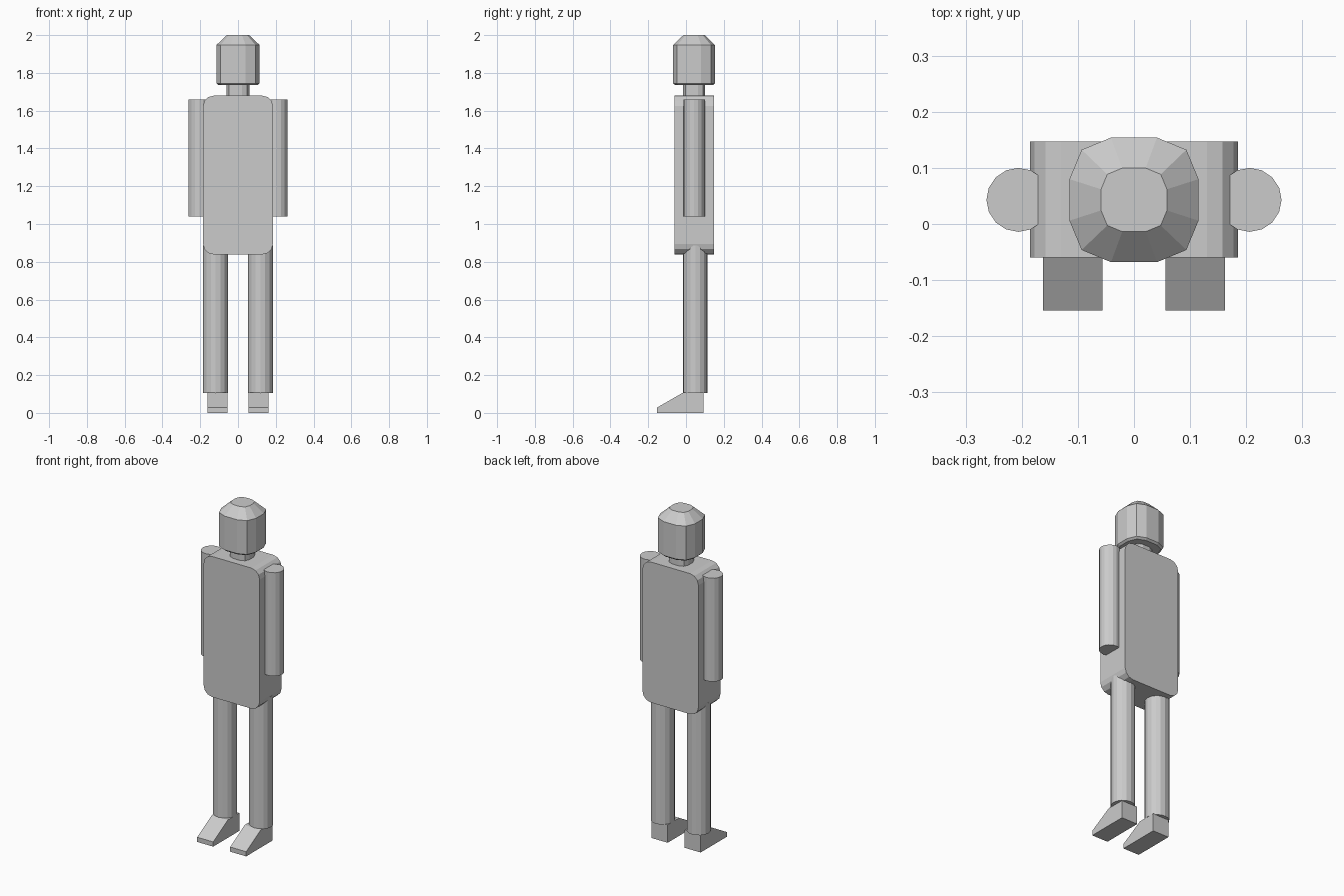
import bpy, math

if "Cube" in bpy.data.objects:
    bpy.data.objects.remove(bpy.data.objects["Cube"])

CY = 0.043  # depth centre of the body


def make(name, verts, faces):
    me = bpy.data.meshes.new(name)
    me.from_pydata(verts, [], faces)
    me.update()
    ob = bpy.data.objects.new(name, me)
    bpy.context.collection.objects.link(ob)
    return ob


def rounded(hw, hh, r, seg):
    """Counter-clockwise rounded rectangle outline."""
    pts = []
    for q, (sx, sy) in enumerate([(1, 1), (-1, 1), (-1, -1), (1, -1)]):
        for i in range(seg + 1):
            a = math.radians(90 * q + 90 * i / seg)
            pts.append((sx * (hw - r) + r * math.cos(a),
                        sy * (hh - r) + r * math.sin(a)))
    return pts


def circle(r, n):
    return [(r * math.cos(2 * math.pi * i / n), r * math.sin(2 * math.pi * i / n))
            for i in range(n)]


def loft(name, rings):
    """Skin a list of equal-length closed rings and cap both ends."""
    n = len(rings[0])
    verts = [v for ring in rings for v in ring]
    faces = [tuple(reversed(range(n))), tuple(range(len(verts) - n, len(verts)))]
    for k in range(len(rings) - 1):
        for i in range(n):
            j = (i + 1) % n
            faces.append((k * n + i, k * n + j, (k + 1) * n + j, (k + 1) * n + i))
    return make(name, verts, faces)


def upright(name, outline, x, y, levels):
    """Stack scaled copies of an outline; levels are (z, scale)."""
    return loft(name, [[(x + px * s, y + py * s, z) for px, py in outline]
                       for z, s in levels])


# Torso: rounded slab extruded front to back
slab = rounded(0.185, 0.42, 0.055, 3)
loft("torso", [[(x, y, z + 1.259) for x, z in slab] for y in (0.147, -0.06)])

# Head and neck
upright("head", rounded(0.115, 0.111, 0.074, 2), 0, CY,
        [(1.735, 0.9), (1.745, 1), (1.947, 1), (2.0, 0.51)])
upright("neck", rounded(0.06, 0.058, 0.038, 2), 0, CY, [(1.66, 1), (1.745, 1)])

for side, s in (("left", 1), ("right", -1)):
    # Arms and legs
    upright(side + "_arm", circle(0.057, 16), s * 0.206, CY, [(1.04, 1), (1.658, 1)])
    upright(side + "_leg", circle(0.066, 16), s * 0.119, 0.049, [(0.105, 1), (0.885, 1)])
    # Wedge feet
    foot = [(-0.154, 0), (0.093, 0), (0.093, 0.107), (-0.016, 0.107), (-0.154, 0.028)]
    loft(side + "_foot", [[(s * 0.109 + dx, y, z) for y, z in foot]
                          for dx in (-0.053, 0.053)])
